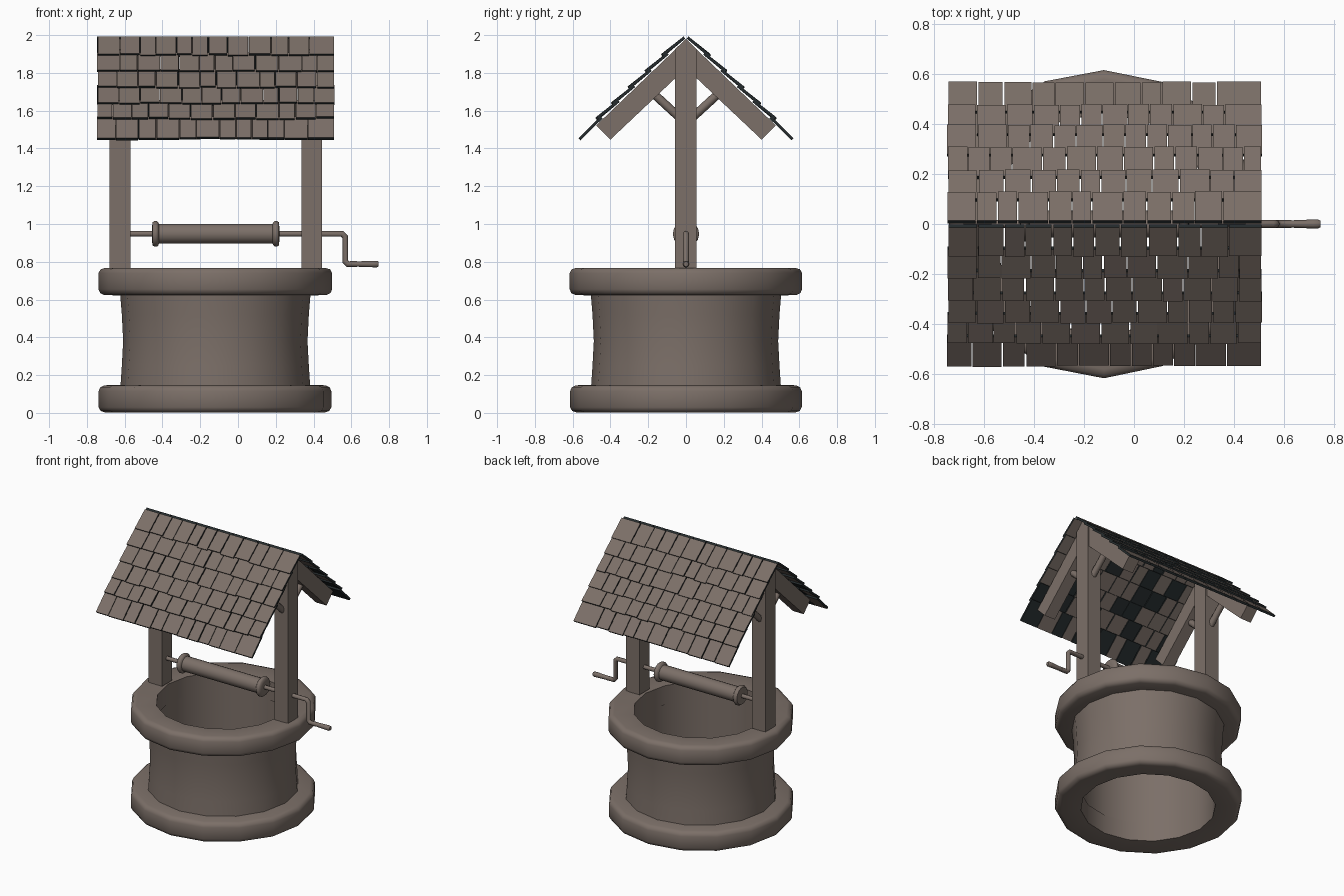
import bpy, bmesh, math, random
from mathutils import Vector, Matrix

if "Cube" in bpy.data.objects:
    bpy.data.objects.remove(bpy.data.objects["Cube"])

random.seed(4)
CX = -0.12  # well axis

mat = bpy.data.materials.new("weathered_grey_brown")
mat.diffuse_color = (0.2, 0.16, 0.138, 1)
mat.use_nodes = True
mat.node_tree.nodes["Principled BSDF"].inputs["Base Color"].default_value = mat.diffuse_color
dark = bpy.data.materials.new("dark_slate_edge")
dark.diffuse_color = (0.018, 0.024, 0.026, 1)
dark.use_nodes = True
dark.node_tree.nodes["Principled BSDF"].inputs["Base Color"].default_value = dark.diffuse_color


def finish(bm, name, smooth=False):
    bmesh.ops.recalc_face_normals(bm, faces=bm.faces[:])
    me = bpy.data.meshes.new(name)
    bm.to_mesh(me)
    bm.free()
    me.materials.append(mat)
    ob = bpy.data.objects.new(name, me)
    bpy.context.collection.objects.link(ob)
    if smooth:
        bpy.ops.object.select_all(action='DESELECT')
        ob.select_set(True)
        bpy.context.view_layer.objects.active = ob
        bpy.ops.object.shade_smooth_by_angle(angle=math.radians(50))
    return ob


def lathe(name, prof, n, to_world, closed=False, jitter=0.0):
    """Spin (radius, height) points; to_world maps (u, v, height) to a position."""
    bm = bmesh.new()
    wob = [1 + random.uniform(-jitter, jitter) for _ in range(n)]
    rings = []
    for r, h in prof:
        rings.append([bm.verts.new(to_world(r * wob[k] * math.cos(2 * math.pi * k / n),
                                            r * wob[k] * math.sin(2 * math.pi * k / n), h))
                      for k in range(n)])
    m = len(rings)
    for i in range(m if closed else m - 1):
        a, b = rings[i], rings[(i + 1) % m]
        for k in range(n):
            bm.faces.new((a[k], a[(k + 1) % n], b[(k + 1) % n], b[k]))
    if not closed:
        bm.faces.new(rings[0])
        bm.faces.new(rings[-1])
    return finish(bm, name, True)


def extrude_x(name, pts, x0, x1):
    """Prism along x from a (y, z) outline."""
    bm = bmesh.new()
    a = [bm.verts.new((x0, y, z)) for y, z in pts]
    b = [bm.verts.new((x1, y, z)) for y, z in pts]
    bm.faces.new(a)
    bm.faces.new(b)
    for i in range(len(pts)):
        j = (i + 1) % len(pts)
        bm.faces.new((a[i], a[j], b[j], b[i]))
    return finish(bm, name)


def rod(name, p, q, r, n=8):
    p, q = Vector(p), Vector(q)
    d = q - p
    bm = bmesh.new()
    M = Matrix.Translation((p + q) / 2) @ d.to_track_quat('Z', 'Y').to_matrix().to_4x4()
    bmesh.ops.create_cone(bm, cap_ends=True, segments=n, radius1=r, radius2=r,
                          depth=d.length, matrix=M)
    return finish(bm, name, n > 6)


# Stone well: two bevelled rings and a waisted wall, open through the middle
up = lambda u, v, h: (CX + u, v, h)
ring = [(0.445, 0.012), (0.58, 0.002), (0.605, 0.01), (0.616, 0.03), (0.616, 0.115),
        (0.607, 0.136), (0.585, 0.146), (0.445, 0.15)]
lathe("base_ring", ring, 16, up, True, 0.006)
lathe("top_ring", [(r, 0.77 - h) for r, h in ring], 16, up, True, 0.006)
lathe("well_wall", [(0.503, 0.13), (0.495, 0.25), (0.488, 0.38), (0.495, 0.52),
                    (0.505, 0.64), (0.45, 0.64), (0.45, 0.13)], 16, up, True)

# Posts with pitched tops, rafters and braces
for side, x0 in (("left", -0.68), ("right", 0.335)):
    x1 = x0 + 0.11
    extrude_x(side + "_post", [(-0.058, 0.765), (0.056, 0.765), (0.056, 1.925),
                               (0, 1.98), (-0.058, 1.925)], x0, x1)
    for end, s in (("front", -1), ("back", 1)):
        extrude_x(side + "_" + end + "_rafter",
                  [(s * 0.0, 1.978), (s * 0.475, 1.522), (s * 0.40, 1.447),
                   (s * 0.0, 1.825)], x0 + 0.012, x1 - 0.012)
        xm = (x0 + x1) / 2
        rod(side + "_" + end + "_brace", (xm, s * 0.03, 1.56),
            (xm, s * 0.21, 1.725), 0.023)

# Winding drum with end flanges, as one turned profile along x
along = lambda u, v, h: (h, u, 0.948 + v)
lathe("winding_drum", [(0.035, -0.455), (0.062, -0.453), (0.07, -0.442), (0.07, -0.43),
                       (0.062, -0.422), (0.053, -0.418), (0.053, 0.182), (0.062, 0.187),
                       (0.07, 0.195), (0.07, 0.207), (0.062, 0.217), (0.035, 0.219)],
      14, along)

# Axle and crank: one bent tube
rod("axle", (-0.6, 0, 0.948), (0.36, 0, 0.948), 0.015)
cu = bpy.data.curves.new("crank", 'CURVE')
cu.dimensions = '3D'
cu.bevel_depth = 0.016
cu.bevel_resolution = 2
cu.use_fill_caps = True
path = [(0.34, 0.948), (0.552, 0.948), (0.567, 0.933), (0.567, 0.803), (0.58, 0.788), (0.63, 0.788)]
sp = cu.splines.new('POLY')
sp.points.add(len(path) - 1)
for pt, (x, z) in zip(sp.points, path):
    pt.co = (x, 0, z, 1)
cu.materials.append(mat)
bpy.context.collection.objects.link(bpy.data.objects.new("crank", cu))
lathe("crank_handle", [(0.014, 0.59), (0.015, 0.64), (0.018, 0.715), (0.018, 0.735), (0.013, 0.745)],
      10, lambda u, v, h: (h, u, 0.788 + v))

# Shingled roof: six overlapping rows of uneven, dark-edged shingles on each slope
SLOPE = math.atan2(0.54, 0.56)
ca, sa = math.cos(SLOPE), math.sin(SLOPE)
LOWER = [0.558, 0.468, 0.386, 0.298, 0.208, 0.12]  # y of the lower edge of each row


def roof_pt(x, y, lift, s):
    """Point above the roof line; lift is measured square to the slope."""
    return (x, s * (y + lift * sa), 1.983 - y * sa / ca + lift * ca)


for end, s in (("front", -1), ("back", 1)):
    bm = bmesh.new()
    for i, y0 in enumerate(LOWER):
        y1 = max(y0 - 0.118, -0.004)
        x, stop = -0.748 + random.uniform(0, 0.008), 0.514
        while x < stop - 0.02:
            w = random.uniform(0.08, 0.125)
            if stop - (x + w) < 0.06:
                w = stop - x
            g = random.uniform(0.003, 0.007)
            e = random.uniform(-0.004, 0.002)
            up_l = random.uniform(0.012, 0.016) if i else 0.0
            c = []
            for yy, base in ((y0 + e - up_l * sa, up_l), (y1, 0.001)):
                for t in (0, 0.015):
                    for xx in (x, x + w - g):
                        c.append(bm.verts.new(roof_pt(xx, yy, base + t, s)))
            under = 1 if random.random() < 0.3 else 0
            # lower end, upper end, underside, top, two sides
            for f, m in (((0, 1, 3, 2), 1), ((4, 5, 7, 6), 1), ((0, 1, 5, 4), under),
                         ((2, 3, 7, 6), 0), ((0, 2, 6, 4), 1), ((1, 3, 7, 5), 1)):
                bm.faces.new([c[k] for k in f]).material_index = m
            x += w
    finish(bm, end + "_roof_shingles").data.materials.append(dark)
